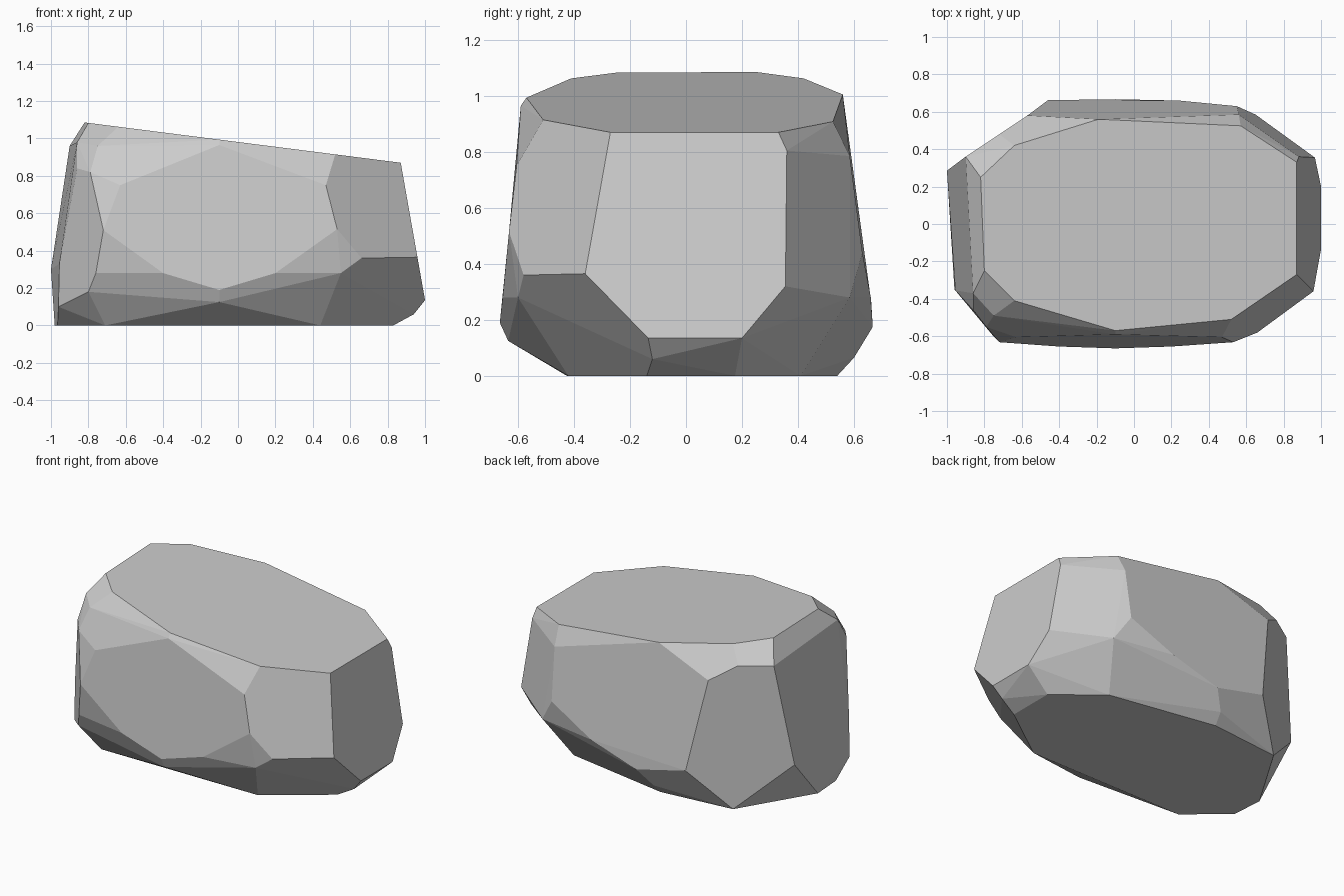
import bpy, bmesh, math

# Sloping cap: outline seen from above, height follows the tilt
cap = [(-.82, .25), (-.64, .42), (-.19, .56), (.57, .525), (.87, .33), (.87, -.27),
       (.52, -.51), (-.1, -.57), (-.64, -.41), (-.80, -.25)]
# Flat base outline
base = [(.83, .175), (.54, .41), (-.19, .54), (-.69, .49), (-.98, .01),
        (-.965, -.2), (-.71, -.425), (.44, -.42), (.83, -.14)]
# Right end facet outline (y, z), leaning inward with height
right_end = [(.36, .805), (.355, .32), (.2, .135), (-.135, .135), (-.36, .365)]
# Broad front facet and its lower chips
front = [(-.1, -.665, .19), (.2, -.655, .28), (.53, -.632, .515), (.47, -.605, .75),
         (-.1, -.59, .965), (-.63, -.605, .75), (-.72, -.632, .51), (-.4, -.655, .28),
         (.66, -.58, .36), (.55, -.60, .28), (-.1, -.635, .125)]
# Left end and its chipped corners
left_end = [(-.86, -.37, .98), (-.75, -.49, .96), (-.86, -.46, .84), (-.79, -.55, .82),
            (-.76, -.59, .28), (-.8, -.54, .18), (-.955, -.355, .33),
            (-.96, -.35, .1), (-1, .285, .3), (-.9, .36, .96)]
# Broad back facet and its lower chips
back = [(-.72, .48, .96), (-.57, .58, .86), (-.46, .662, .26), (-.1, .667, .175),
        (.24, .66, .28), (.55, .63, .44), (.65, .585, .28), (.56, .585, .785),
        (-.18, .6, .065), (.6, .42, .06), (.94, -.12, .06)]

points = [(x, y, .87 + (.87 - x) * .1275) for x, y in cap]
points += [(x, y, 0) for x, y in base]
points += [(.87 + (.87 - z) * .1769, y, z) for y, z in right_end]
points += front + left_end + back

# Wrap the facet corners into one chiselled stone
bm = bmesh.new()
for p in points:
    bm.verts.new(p)
hull = bmesh.ops.convex_hull(bm, input=bm.verts[:])
bmesh.ops.delete(bm, geom=[v for v in bm.verts if not v.link_faces], context='VERTS')
bmesh.ops.dissolve_limit(bm, angle_limit=math.radians(2.5), verts=bm.verts[:], edges=bm.edges[:])
bmesh.ops.recalc_face_normals(bm, faces=bm.faces[:])

mesh = bpy.data.meshes.new("boulder")
bm.to_mesh(mesh)
bm.free()
boulder = bpy.data.objects.new("boulder", mesh)
bpy.context.collection.objects.link(boulder)
